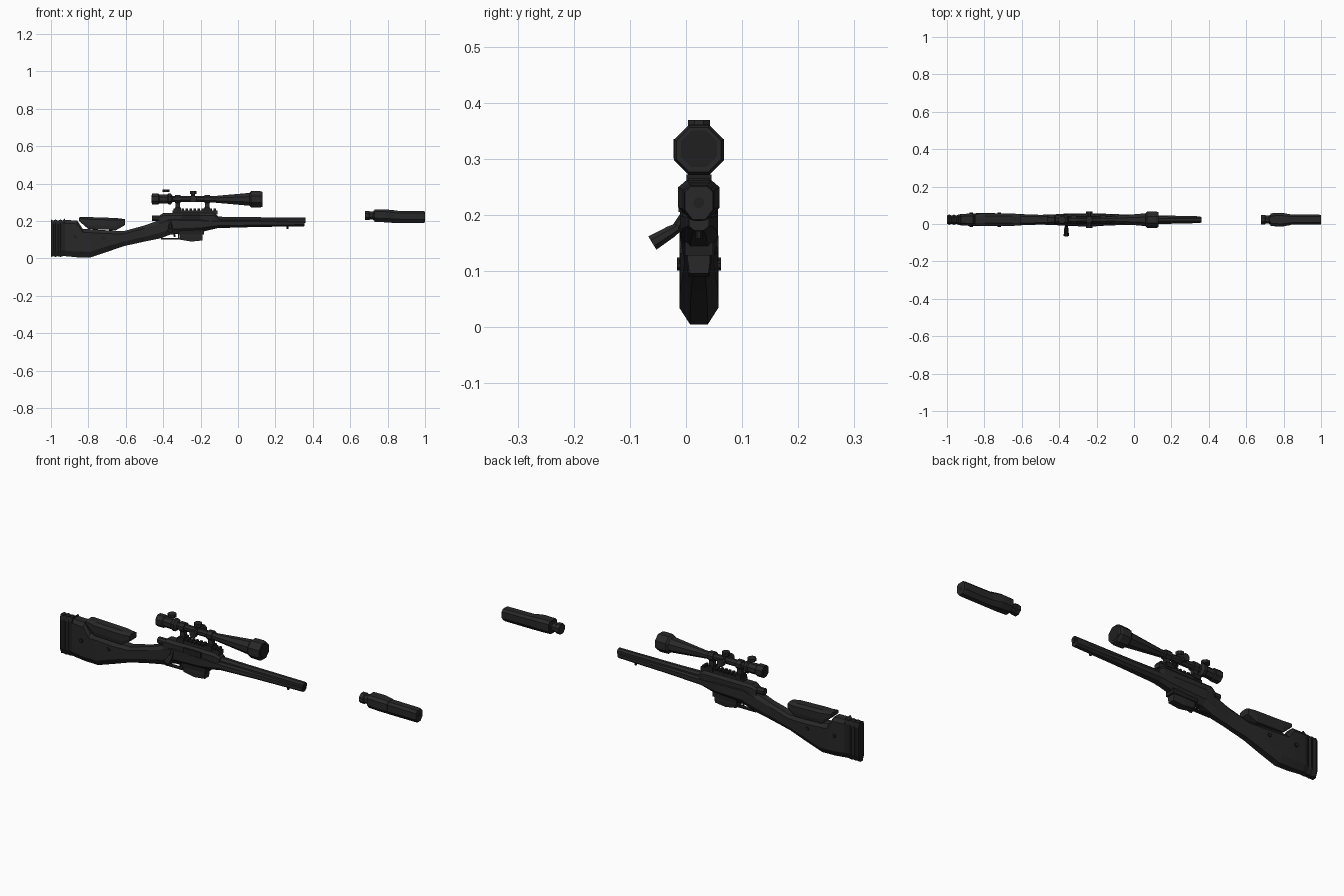
import bpy, bmesh, math
from mathutils import Vector, Matrix

cube = bpy.data.objects.get("Cube")
if cube:
    bpy.data.objects.remove(cube, do_unlink=True)

CY = 0.023  # centre plane of the rifle


def material(name, v):
    m = bpy.data.materials.new(name)
    m.use_nodes = True
    col = (v, v, v, 1)
    m.diffuse_color = col
    m.node_tree.nodes["Principled BSDF"].inputs["Base Color"].default_value = col
    return m


GREY = material("dark grey", 0.021)
BLACK = material("soft black", 0.014)


def finish(name, bm, mat):
    bmesh.ops.recalc_face_normals(bm, faces=bm.faces)
    me = bpy.data.meshes.new(name)
    bm.to_mesh(me)
    bm.free()
    me.materials.append(mat)
    ob = bpy.data.objects.new(name, me)
    bpy.context.collection.objects.link(ob)
    return ob


def skin(name, rings, mat):
    """Join rings of points into a capped tube."""
    bm = bmesh.new()
    rows = [[bm.verts.new(p) for p in r] for r in rings]
    n = len(rows[0])
    for a, b in zip(rows, rows[1:]):
        for i in range(n):
            j = (i + 1) % n
            bm.faces.new((a[i], a[j], b[j], b[i]))
    bm.faces.new(rows[0])
    bm.faces.new(rows[-1])
    return finish(name, bm, mat)


def loft(name, sections, mat=GREY, top=0.6, bottom=0.45, cy=CY):
    """Sections along x: (x, low z, high z, half width), with bevelled corners."""
    rings = []
    for x, lo, hi, w in sections:
        h = hi - lo
        c = min(0.3 * h, 0.03)
        half = [(w * bottom, lo), (w, lo + c), (w, hi - c * 0.6), (w * top, hi)]
        pts = half + [(-y, z) for y, z in reversed(half)]
        rings.append([(x, cy + y, z) for y, z in pts])
    return skin(name, rings, mat)


def turned(name, a, b, profile, mat=GREY, sides=8):
    """Revolve (fraction along a-b, radius) stations about the line a-b."""
    a, b = Vector(a), Vector(b)
    q = (b - a).to_track_quat('Z', 'Y')
    rings = []
    for t, r in profile:
        c = a.lerp(b, t)
        rings.append([c + q @ Vector((r * math.cos(k), r * math.sin(k), 0))
                      for k in [math.tau * (i + 0.5) / sides for i in range(sides)]])
    return skin(name, rings, mat)


def rod(name, a, b, r, mat=GREY, sides=8):
    return turned(name, a, b, [(0, r), (1, r)], mat, sides)


def box(name, x, y, z, mat=GREY):
    bm = bmesh.new()
    size = [(s[1] - s[0]) for s in (x, y, z)]
    mid = [(s[1] + s[0]) / 2 for s in (x, y, z)]
    bmesh.ops.create_cube(bm, size=1, matrix=Matrix.Translation(mid) @ Matrix.Diagonal(size + [1]))
    return finish(name, bm, mat)


def centred(w):
    return (CY - w, CY + w)


# Stock: butt, wrist and fore-end in one bevelled loft
loft("stock", [
    (-0.925, 0.012, 0.205, 0.030), (-0.86, 0.006, 0.203, 0.034),
    (-0.83, 0.006, 0.158, 0.035), (-0.79, 0.005, 0.156, 0.035),
    (-0.70, 0.035, 0.150, 0.034), (-0.61, 0.066, 0.146, 0.030),
    (-0.50, 0.090, 0.176, 0.026), (-0.42, 0.106, 0.205, 0.029),
    (-0.36, 0.128, 0.222, 0.033), (-0.20, 0.140, 0.215, 0.034),
    (-0.11, 0.162, 0.205, 0.030), (0.10, 0.168, 0.203, 0.024),
    (0.355, 0.172, 0.200, 0.018)])

# Ribbed butt pad
loft("butt_pad", [(-1.0 + 0.0125 * i, 0.008 + 0.004 * (i % 2), 0.208 - 0.006 * (i % 2),
                   0.022 + 0.006 * (i % 2)) for i in range(6)] +
     [(-0.925, 0.012, 0.215, 0.030)], BLACK)

# Cheek rest with its two posts
loft("cheek_rest", [(-0.85, 0.200, 0.220, 0.030), (-0.80, 0.157, 0.221, 0.034),
                    (-0.65, 0.152, 0.216, 0.034), (-0.605, 0.178, 0.210, 0.028)], top=0.55, bottom=0.9)
for i, x in enumerate((-0.77, -0.68)):
    rod(f"cheek_post_{i}", (x, CY, 0.13), (x, CY, 0.17), 0.01, BLACK)
for i, (x, z) in enumerate([(-0.87, 0.115), (-0.72, 0.11)]):
    rod(f"stock_screw_{i}", (x, CY - 0.039, z), (x, CY + 0.039, z), 0.010, BLACK)

# Receiver, top rail and rail teeth
loft("receiver", [(-0.425, 0.185, 0.225, 0.022), (-0.40, 0.17, 0.243, 0.030),
                  (-0.13, 0.17, 0.243, 0.030), (-0.105, 0.18, 0.225, 0.024)])
box("top_rail", (-0.35, -0.11), centred(0.017), (0.235, 0.256))
for i in range(11):
    x = -0.345 + i * 0.0215
    box(f"rail_tooth_{i}", (x, x + 0.012), centred(0.019), (0.254, 0.266), BLACK)
box("ejection_port", (-0.30, -0.20), (CY - 0.036, CY - 0.025), (0.205, 0.232), BLACK)

# Barrel and underside stud
turned("barrel", (-0.12, CY, 0.204), (0.36, CY, 0.204), [(0, 0.021), (0.3, 0.018), (1, 0.016)])
rod("muzzle_bore", (0.355, CY, 0.204), (0.362, CY, 0.204), 0.009, BLACK)
rod("sling_stud", (0.265, CY, 0.158), (0.265, CY, 0.175), 0.006, BLACK, 6)

# Bolt handle
rod("bolt_body", (-0.46, CY, 0.215), (-0.40, CY, 0.215), 0.017)
rod("bolt_arm", (-0.362, CY - 0.02, 0.21), (-0.362, -0.022, 0.172), 0.007, GREY, 6)
turned("bolt_knob", (-0.362, -0.014, 0.178), (-0.362, -0.060, 0.150),
       [(0, 0.009), (0.3, 0.012), (1, 0.015)])

# Magazine
loft("magazine", [(-0.31, 0.100, 0.17, 0.020), (-0.25, 0.090, 0.17, 0.022),
                  (-0.19, 0.096, 0.17, 0.020)], bottom=0.85, top=1)
box("magazine_collar", (-0.318, -0.182), centred(0.025), (0.128, 0.152), BLACK)

# Trigger and guard
box("guard_bottom", (-0.41, -0.31), centred(0.010), (0.102, 0.108), BLACK)
box("guard_rear", (-0.413, -0.405), centred(0.010), (0.102, 0.15), BLACK)
box("guard_front", (-0.32, -0.312), centred(0.010), (0.102, 0.15), BLACK)
rod("trigger", (-0.345, CY, 0.15), (-0.338, CY, 0.114), 0.005, BLACK, 6)

# Scope body: eyepiece, tube, flared front and bell
SZ = 0.318
rod("scope_tube", (-0.37, CY, SZ), (-0.13, CY, SZ), 0.017)
turned("scope_eyepiece", (-0.46, CY, SZ), (-0.35, CY, SZ),
       [(0, 0.031), (0.32, 0.031), (0.36, 0.026), (0.75, 0.026), (0.8, 0.031), (0.92, 0.031), (1, 0.018)])
turned("scope_front", (-0.16, CY, SZ - 0.002), (0.13, CY, SZ - 0.002),
       [(0, 0.017), (0.08, 0.018), (0.76, 0.037), (0.79, 0.047), (0.96, 0.048), (1, 0.043)])
rod("front_lens", (0.125, CY, SZ), (0.132, CY, SZ), 0.035, BLACK)
rod("rear_lens", (-0.462, CY, SZ), (-0.455, CY, SZ), 0.023, BLACK)

# Adjustment turrets
rod("top_turret", (-0.24, CY, SZ), (-0.24, CY, 0.346), 0.012)
rod("top_turret_cap", (-0.24, CY, 0.344), (-0.24, CY, 0.361), 0.019)
for side, s in (("right", -1), ("left", 1)):
    rod(f"{side}_turret", (-0.24, CY, SZ), (-0.24, CY + s * 0.035, SZ), 0.012)
    rod(f"{side}_turret_cap", (-0.24, CY + s * 0.030, SZ), (-0.24, CY + s * 0.045, SZ), 0.019)
rod("raised_cap", (-0.385, CY, 0.354), (-0.385, CY, 0.369), 0.021)

# Scope rings on the rail
for i, x in enumerate((-0.322, -0.165)):
    rod(f"scope_ring_{i}", (x - 0.014, CY, SZ), (x + 0.014, CY, SZ), 0.024)
    box(f"ring_post_{i}", (x - 0.012, x + 0.012), centred(0.010), (0.262, 0.30))
    box(f"ring_clamp_{i}", (x - 0.016, x + 0.016), centred(0.022), (0.250, 0.272), BLACK)

# Detached suppressor ahead of the muzzle
turned("suppressor_neck", (0.68, CY, 0.229), (0.74, CY, 0.229),
       [(0, 0.027), (0.35, 0.027), (0.4, 0.023), (0.7, 0.023), (0.75, 0.028), (1, 0.028)])
loft("suppressor_collar", [(0.73, 0.195, 0.262, 0.034), (0.79, 0.193, 0.262, 0.037),
                           (0.84, 0.191, 0.257, 0.028)])
loft("suppressor_body", [(0.78, 0.192, 0.257, 0.028), (0.84, 0.190, 0.255, 0.027),
                         (0.99, 0.190, 0.253, 0.027), (1.0, 0.192, 0.251, 0.025)])
rod("suppressor_bore", (0.995, CY, 0.222), (1.0005, CY, 0.222), 0.010, BLACK)
